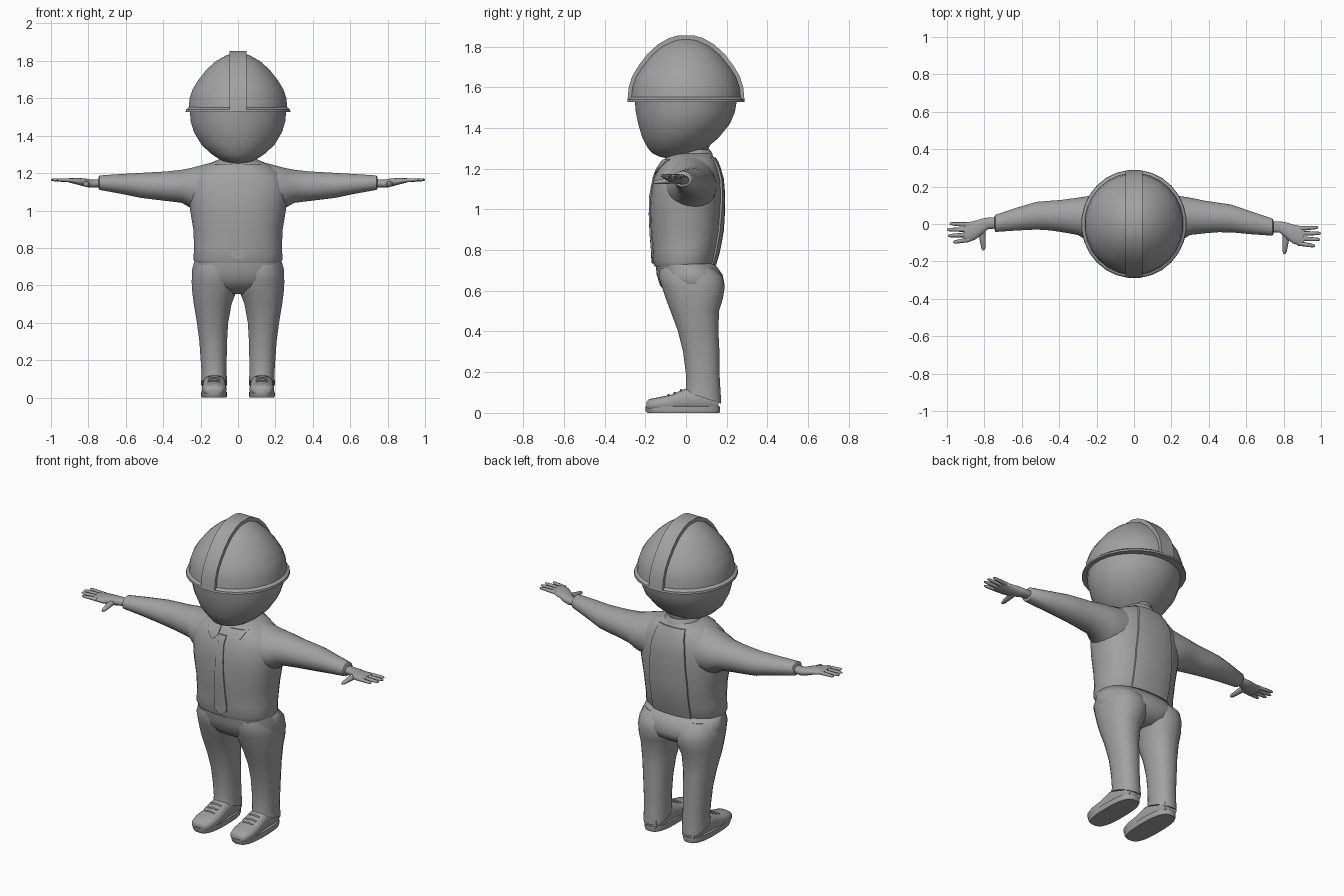
import bpy, bmesh, math
from mathutils import Vector

grey = bpy.data.materials.new("plain_grey")
grey.diffuse_color = (0.36, 0.36, 0.36, 1)


def finish(name, bm, angle=40):
    bmesh.ops.recalc_face_normals(bm, faces=bm.faces)
    me = bpy.data.meshes.new(name)
    bm.to_mesh(me)
    bm.free()
    me.materials.append(grey)
    me.shade_smooth()
    me.set_sharp_from_angle(angle=math.radians(angle))
    ob = bpy.data.objects.new(name, me)
    bpy.context.collection.objects.link(ob)
    return ob


def loft(name, axis, rings, p=2.0, n=24, side=1, slope=0.0, angle=40):
    """Skin rounded sections; each ring is (position, a_min, a_max, b_min, b_max)."""
    bm = bmesh.new()
    loops = []
    for k, (t, a0, a1, b0, b1) in enumerate(rings):
        loop = []
        for i in range(n):
            th = 2 * math.pi * (i + 0.5) / n
            c, s = math.cos(th), math.sin(th)
            a = (a0 + a1) / 2 + (a1 - a0) / 2 * math.copysign(abs(c) ** (2 / p), c)
            b = (b0 + b1) / 2 + (b1 - b0) / 2 * math.copysign(abs(s) ** (2 / p), s)
            x, y, z = {"X": (t, a, b), "Y": (a, t, b), "Z": (a, b, t)}[axis]
            if k == 0:
                z += slope * (b1 - y)
            loop.append(bm.verts.new((x * side, y, z)))
        loops.append(loop)
    for l0, l1 in zip(loops, loops[1:]):
        for i in range(n):
            j = (i + 1) % n
            bm.faces.new((l0[i], l0[j], l1[j], l1[i]))
    bm.faces.new(loops[0])
    bm.faces.new(loops[-1])
    return finish(name, bm, angle)


def finger(name, start, end, r0, r1, side, n=8):
    """Tapered rod with a rounded tip."""
    a, b = Vector(start), Vector(end)
    d = (b - a).normalized()
    u = d.cross(Vector((0, 0, 1))).normalized()
    v = u.cross(d)
    bm = bmesh.new()
    loops = []
    for f, r in ((0, r0), (0.5, (r0 + r1) / 2), (0.9, r1), (1, r1 * 0.45)):
        loop = []
        for i in range(n):
            th = 2 * math.pi * i / n
            q = a.lerp(b, f) + u * r * math.cos(th) + v * r * 0.85 * math.sin(th)
            loop.append(bm.verts.new((q.x * side, q.y, q.z)))
        loops.append(loop)
    for l0, l1 in zip(loops, loops[1:]):
        for i in range(n):
            bm.faces.new((l0[i], l0[(i + 1) % n], l1[(i + 1) % n], l1[i]))
    bm.faces.new(loops[0])
    bm.faces.new(loops[-1])
    finish(name, bm, 60)


# Shirt body: height, half width, front, back
SHIRT = [(0.72, 0.228, -0.155, 0.135), (0.74, 0.24, -0.163, 0.145),
         (0.80, 0.235, -0.165, 0.16), (0.90, 0.24, -0.174, 0.178),
         (1.00, 0.257, -0.177, 0.183), (1.08, 0.265, -0.173, 0.183),
         (1.15, 0.26, -0.16, 0.177), (1.20, 0.235, -0.14, 0.163),
         (1.24, 0.18, -0.115, 0.148), (1.275, 0.10, -0.07, 0.125)]
P = 2.3
loft("shirt", "Z", [(z, -w, w, f, b) for z, w, f, b in SHIRT], P, 32)


def shirt_y(x, z, back):
    for r0, r1 in zip(SHIRT, SHIRT[1:]):
        if z <= r1[0]:
            break
    f = max(0, min(1, (z - r0[0]) / (r1[0] - r0[0])))
    w, a, b = (r0[i] + (r1[i] - r0[i]) * f for i in (1, 2, 3))
    q = max(0, 1 - abs(x / w) ** P) ** (1 / P)
    return (a + b) / 2 + (b - a) / 2 * q * (1 if back else -1)


def plate(name, rows, back, lift, cols=8, steps=4):
    """Thin panel that follows the shirt; rows are (height, x_left, x_right)."""
    bm = bmesh.new()
    fine = []
    for r0, r1 in zip(rows, rows[1:]):
        fine += [[r0[i] + (r1[i] - r0[i]) * k / steps for i in range(3)] for k in range(steps)]
    fine.append(rows[-1])
    grids = []
    for h in (lift, -0.004):
        g = []
        for z, x0, x1 in fine:
            xs = [x0 + (x1 - x0) * i / cols for i in range(cols + 1)]
            g.append([bm.verts.new((x, shirt_y(x, z, back) + (h if back else -h), z)) for x in xs])
        for r0, r1 in zip(g, g[1:]):
            for i in range(cols):
                bm.faces.new((r0[i], r0[i + 1], r1[i + 1], r1[i]))
        grids.append(g)
    rim = [g[0] + [r[-1] for r in g[1:-1]] + g[-1][::-1] + [r[0] for r in g[-2:0:-1]] for g in grids]
    for i in range(len(rim[0])):
        j = (i + 1) % len(rim[0])
        bm.faces.new((rim[0][i], rim[0][j], rim[1][j], rim[1][i]))
    finish(name, bm, 40)


# Tie, back panel and collar
plate("tie", [(1.205, -0.022, 0.022), (1.16, -0.018, 0.018), (0.79, -0.042, 0.042),
              (0.765, -0.04, 0.04), (0.735, -0.004, 0.004)], False, 0.007)
plate("back_panel", [(1.255, -0.085, 0.085), (1.15, -0.11, 0.11), (0.95, -0.125, 0.125),
                     (0.73, -0.125, 0.125)], True, 0.009)
for s in (1, -1):
    plate("collar_leaf", [(1.245, s * 0.03, s * 0.125), (1.20, s * 0.032, s * 0.105),
                          (1.17, s * 0.06, s * 0.068)], False, 0.007)
loft("collar_band", "Z", [(1.245, -0.115, 0.115, -0.085, 0.137), (1.275, -0.098, 0.098, -0.068, 0.13),
                          (1.295, -0.085, 0.085, -0.055, 0.118)])
loft("neck", "Z", [(1.24, -0.08, 0.08, -0.055, 0.115), (1.29, -0.075, 0.075, -0.05, 0.11),
                   (1.36, -0.09, 0.09, -0.06, 0.13)])

# Head with a forward chin
loft("head", "Z", [(1.252, -0.03, 0.03, -0.1, 0.0), (1.26, -0.065, 0.065, -0.135, 0.03),
                   (1.275, -0.1, 0.1, -0.165, 0.065), (1.3, -0.14, 0.14, -0.188, 0.1),
                   (1.35, -0.195, 0.195, -0.215, 0.16), (1.42, -0.237, 0.237, -0.236, 0.217),
                   (1.48, -0.255, 0.255, -0.248, 0.242), (1.56, -0.26, 0.26, -0.255, 0.255)], 2, 32, angle=60)

# Hard hat: brim, dome and centre ridge
DOME = [(1.54, 0.266), (1.6, 0.26), (1.65, 0.243), (1.7, 0.212), (1.755, 0.168),
        (1.8, 0.117), (1.83, 0.062), (1.842, 0.018)]
loft("helmet_brim", "Z", [(1.528, -0.282, 0.282, -0.29, 0.29), (1.54, -0.28, 0.28, -0.288, 0.288),
                          (1.555, -0.262, 0.262, -0.268, 0.268)], 2, 28)
loft("helmet_dome", "Z", [(z, -r, r, -r - 0.008, r + 0.008) for z, r in DOME], 2, 28, angle=60)
half = [(r + 0.021, z + 0.012 * (z - 1.54) / 0.3) for z, r in DOME]
arc = [(-y, z) for y, z in half] + half[::-1]
bm = bmesh.new()
sections = []
for y, z in arc:
    yi, zi = y * 0.92, 1.53 + (z - 1.53) * 0.92
    sections.append([bm.verts.new(c) for c in ((-0.045, yi, zi), (-0.045, y, z), (0.045, y, z), (0.045, yi, zi))])
for a, b in zip(sections, sections[1:]):
    for i in range(4):
        bm.faces.new((a[i], a[(i + 1) % 4], b[(i + 1) % 4], b[i]))
bm.faces.new(sections[0])
bm.faces.new(sections[-1])
finish("helmet_ridge", bm)

# Trouser seat
loft("trouser_seat", "Z", [(0.555, -0.09, 0.09, -0.04, 0.12), (0.59, -0.2, 0.2, -0.1, 0.175),
                           (0.63, -0.248, 0.248, -0.13, 0.19), (0.68, -0.248, 0.248, -0.145, 0.18),
                           (0.735, -0.232, 0.232, -0.15, 0.14)], 2.3, 32, angle=70)

for s, tag in ((1, "left"), (-1, "right")):
    # Sleeve; the arms sway slightly from side to side
    def sway(x):
        return -0.01 * s * min(1, max(0, (x - 0.3) / 0.3))

    arm = [(0.10, -0.11, 0.15, 0.99, 1.268), (0.18, -0.11, 0.152, 0.985, 1.248),
           (0.25, -0.09, 0.15, 1.01, 1.229), (0.30, -0.06, 0.142, 1.04, 1.219),
           (0.38, -0.048, 0.128, 1.05, 1.21), (0.45, -0.04, 0.12, 1.058, 1.206),
           (0.52, -0.038, 0.112, 1.067, 1.202), (0.62, -0.045, 0.08, 1.088, 1.196),
           (0.74, -0.053, 0.04, 1.11, 1.188), (0.745, -0.045, 0.032, 1.118, 1.18)]
    loft(tag + "_sleeve", "X", [(x, a + sway(x), b + sway(x), c, d) for x, a, b, c, d in arm], 2, 20, s)

    # Hand with four fingers and a thumb
    o = sway(1)
    palm = [(0.73, -0.035, 0.025, 1.125, 1.168), (0.78, -0.037, 0.025, 1.122, 1.165),
            (0.81, -0.065, 0.02, 1.125, 1.171), (0.85, -0.095, 0.008, 1.136, 1.174),
            (0.89, -0.108, 0.0, 1.146, 1.175), (0.91, -0.1, -0.008, 1.152, 1.172)]
    loft(tag + "_palm", "X", [(x, a + o, b + o, c, d) for x, a, b, c, d in palm], 2.3, 16, s, angle=60)
    for y0, x1, y1 in ((-0.014, 0.985, -0.008), (-0.04, 1.0, -0.04), (-0.067, 0.995, -0.073), (-0.093, 0.967, -0.108)):
        finger(tag + "_finger", (0.88, y0 + o, 1.161), (x1, y1 + o, 1.165), 0.0135, 0.009, s)
    finger(tag + "_thumb", (0.815, -0.035 + o, 1.145), (0.804, -0.15 + o, 1.132), 0.021, 0.011, s)

    # Trouser leg with a hem that rises toward the front
    loft(tag + "_trouser_leg", "Z",
         [(0.045, 0.058, 0.198, -0.004, 0.174), (0.125, 0.06, 0.195, 0.0, 0.169),
          (0.2, 0.06, 0.2, -0.002, 0.165), (0.3, 0.058, 0.207, -0.015, 0.165),
          (0.4, 0.052, 0.22, -0.04, 0.16), (0.5, 0.034, 0.237, -0.077, 0.163),
          (0.56, 0.01, 0.245, -0.1, 0.182), (0.62, -0.01, 0.249, -0.12, 0.192),
          (0.67, 0.0, 0.245, -0.135, 0.18), (0.71, 0.02, 0.225, -0.13, 0.14)], 2.2, 24, s, 0.33)

    # Shoe upper, sole and laces
    loft(tag + "_shoe", "Y",
         [(-0.195, 0.095, 0.165, 0.018, 0.055), (-0.18, 0.075, 0.182, 0.01, 0.068),
          (-0.13, 0.062, 0.194, 0.008, 0.078), (-0.07, 0.062, 0.192, 0.008, 0.09),
          (-0.01, 0.066, 0.188, 0.008, 0.118), (0.06, 0.068, 0.186, 0.008, 0.125),
          (0.13, 0.072, 0.182, 0.008, 0.12), (0.16, 0.085, 0.168, 0.012, 0.1)], 2.6, 20, s, angle=60)
    loft(tag + "_sole", "Z", [(0.0, 0.062, 0.194, -0.19, 0.165), (0.012, 0.058, 0.198, -0.2, 0.169),
                              (0.032, 0.06, 0.196, -0.2, 0.168)], 2.8, 28, s)
    for y, z in ((-0.085, 0.086), (-0.055, 0.096), (-0.025, 0.11)):
        loft(tag + "_lace", "X", [(0.095, y - 0.006, y + 0.006, z - 0.012, z + 0.002),
                                  (0.127, y - 0.006, y + 0.006, z - 0.008, z + 0.007),
                                  (0.16, y - 0.006, y + 0.006, z - 0.012, z + 0.002)], 2.5, 8, s)
